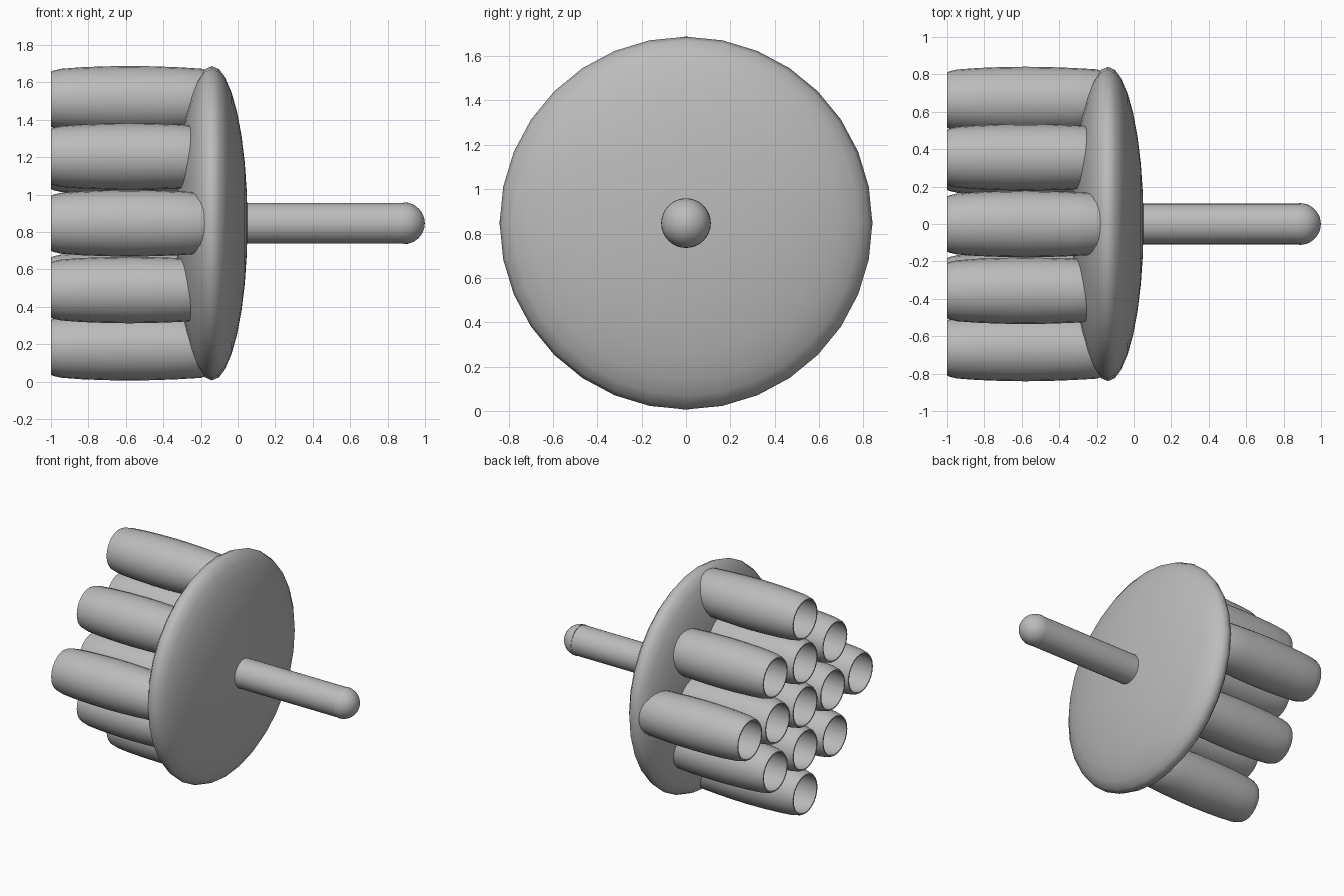
import bpy, math
from mathutils import Matrix, Vector

if "Cube" in bpy.data.objects:
    bpy.data.objects.remove(bpy.data.objects["Cube"])

ZC = 0.847  # height of the main axis

grey = bpy.data.materials.new("plain grey")
grey.diffuse_color = (0.5, 0.5, 0.5, 1)
grey.use_nodes = True
grey.node_tree.nodes["Principled BSDF"].inputs["Base Color"].default_value = grey.diffuse_color


def lathe(name, profile, y=0.0, z=0.0, sides=32, closed=False, angle=40):
    """Revolve (x, radius) points around an axis parallel to x."""
    verts, faces, rings = [], [], []
    for x, r in profile:
        if r < 1e-6:
            rings.append([len(verts)] * sides)
            verts.append((x, y, ZC + z))
        else:
            rings.append(list(range(len(verts), len(verts) + sides)))
            for k in range(sides):
                a = 2 * math.pi * k / sides
                verts.append((x, y + r * math.sin(a), ZC + z + r * math.cos(a)))
    pairs = list(zip(rings, rings[1:]))
    if closed:
        pairs.append((rings[-1], rings[0]))
    for a, b in pairs:
        for k in range(sides):
            n = (k + 1) % sides
            faces.append(list(dict.fromkeys((a[k], b[k], b[n], a[n]))))
    mesh = bpy.data.meshes.new(name)
    mesh.from_pydata(verts, [], faces)
    mesh.materials.append(grey)
    obj = bpy.data.objects.new(name, mesh)
    bpy.context.collection.objects.link(obj)
    bpy.ops.object.select_all(action='DESELECT')
    obj.select_set(True)
    bpy.context.view_layer.objects.active = obj
    bpy.ops.object.mode_set(mode='EDIT')
    bpy.ops.mesh.select_all(action='SELECT')
    bpy.ops.mesh.normals_make_consistent(inside=False)
    bpy.ops.object.mode_set(mode='OBJECT')
    bpy.ops.object.shade_smooth_by_angle(angle=math.radians(angle))
    return obj


# Lens-shaped disc: a flattened sphere
arc = [math.pi * i / 16 for i in range(17)]
lathe("disc", [(-0.14 - 0.192 * math.cos(t), 0.84 * math.sin(t)) for t in arc], angle=75)

# Shaft and its round tip
lathe("shaft", [(-0.1, 0), (-0.1, 0.109), (0.885, 0.109)])
half = [math.pi / 2 * i / 8 for i in range(9)]
lathe("shaft_tip", [(0.885 + 0.114 * math.sin(t), 0.112 * math.cos(t)) for t in half])

# Barrel-shaped hollow tubes: one centre, inner four, diagonal four, outer four
outer = [(-0.16, 0.15), (-0.2, 0.164), (-0.32, 0.171), (-0.45, 0.176), (-0.58, 0.178),
         (-0.71, 0.176), (-0.84, 0.171), (-0.945, 0.163), (-0.985, 0.154), (-1.0, 0.147)]
inner = [(-1.0, 0.138), (-0.94, 0.145), (-0.58, 0.155), (-0.16, 0.138)]
spots = [(0, 0)]
for s in (1, -1):
    spots += [(s * 0.33, 0), (0, s * 0.33), (s * 0.663, 0), (0, s * 0.663),
              (s * 0.357, 0.357), (s * 0.357, -0.357)]
for i, (y, z) in enumerate(spots):
    lathe(f"tube_{i + 1}", outer + inner, y, z, sides=24, closed=True)
